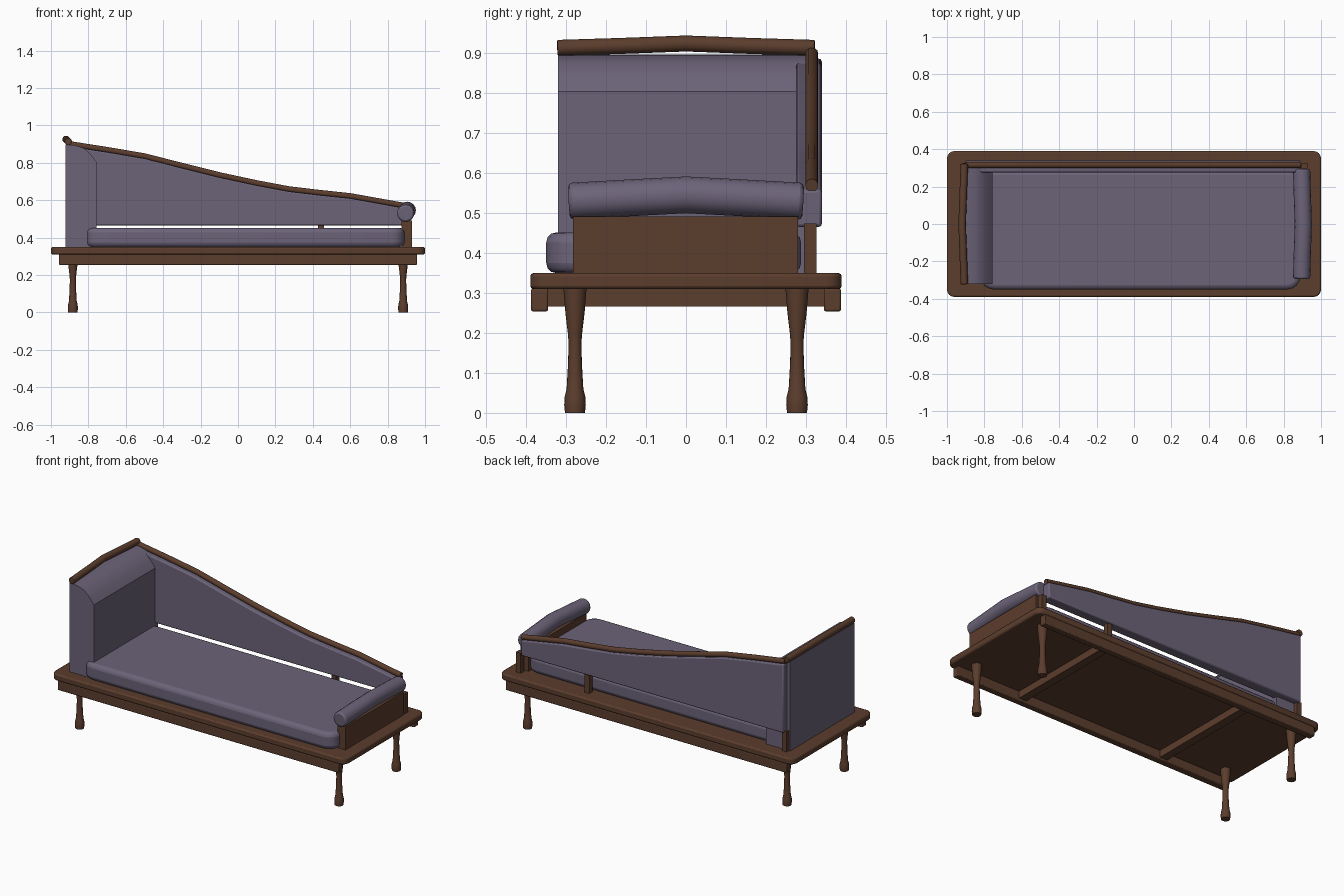
import bpy, bmesh, math
from mathutils import Vector

if "Cube" in bpy.data.objects:
    bpy.data.objects.remove(bpy.data.objects["Cube"])


def material(name, rgb):
    m = bpy.data.materials.new(name)
    m.diffuse_color = (*rgb, 1)
    m.use_nodes = True
    m.node_tree.nodes["Principled BSDF"].inputs["Base Color"].default_value = m.diffuse_color
    return m


WOOD = material("walnut", (0.105, 0.047, 0.026))
FABRIC = material("mauve_fabric", (0.15, 0.125, 0.19))


def finish(name, bm, mat, bevel=0, segments=2, angle=35):
    bmesh.ops.recalc_face_normals(bm, faces=bm.faces)
    me = bpy.data.meshes.new(name)
    bm.to_mesh(me)
    bm.free()
    ob = bpy.data.objects.new(name, me)
    bpy.context.collection.objects.link(ob)
    me.materials.append(mat)
    if bevel:
        mod = ob.modifiers.new("bevel", "BEVEL")
        mod.width, mod.segments = bevel, segments
        mod.limit_method = "ANGLE"
        mod.angle_limit = math.radians(40)
    bpy.ops.object.select_all(action="DESELECT")
    ob.select_set(True)
    bpy.context.view_layer.objects.active = ob
    bpy.ops.object.shade_smooth_by_angle(angle=math.radians(angle))
    return ob


def prism(name, points, offset, mat, **kw):
    """Extrude a closed outline along offset."""
    bm = bmesh.new()
    face = bm.faces.new([bm.verts.new(p) for p in points])
    new = bmesh.ops.extrude_face_region(bm, geom=[face])["geom"]
    bmesh.ops.translate(bm, vec=offset,
                        verts=[v for v in new if isinstance(v, bmesh.types.BMVert)])
    return finish(name, bm, mat, **kw)


def box(name, x, y, z, mat, **kw):
    pts = [(x[0], y[0], z[0]), (x[1], y[0], z[0]), (x[1], y[1], z[0]), (x[0], y[1], z[0])]
    return prism(name, pts, (0, 0, z[1] - z[0]), mat, **kw)


def rounded_slab(name, x, y, z, r, mat, **kw):
    """Box with rounded plan corners."""
    pts = []
    for i, (cx, cy) in enumerate([(x[1] - r, y[1] - r), (x[0] + r, y[1] - r),
                                  (x[0] + r, y[0] + r), (x[1] - r, y[0] + r)]):
        for k in range(5):
            a = math.radians(90 * i + 22.5 * k)
            pts.append((cx + r * math.cos(a), cy + r * math.sin(a), z[0]))
    return prism(name, pts, (0, 0, z[1] - z[0]), mat, **kw)


def tube(name, path, r, side, mat, sides=12, bevel=0):
    """Round bar along a planar-ish path; side is a vector across it."""
    bm = bmesh.new()
    path, rings = [Vector(p) for p in path], []
    for i, p in enumerate(path):
        t = (path[min(i + 1, len(path) - 1)] - path[max(i - 1, 0)]).normalized()
        up = t.cross(Vector(side)).normalized()
        across = up.cross(t)
        rings.append([bm.verts.new(p + r * (math.cos(a) * across + math.sin(a) * up))
                      for a in (math.tau * k / sides for k in range(sides))])
    for a, b in zip(rings, rings[1:]):
        for k in range(sides):
            n = (k + 1) % sides
            bm.faces.new((a[k], a[n], b[n], b[k]))
    bm.faces.new(rings[0])
    bm.faces.new(rings[-1])
    return finish(name, bm, mat, bevel=bevel)


# Base platform, long rails and cross bars
rounded_slab("platform", (-1, 1), (-0.39, 0.39), (0.31, 0.35), 0.04, WOOD, bevel=0.008)
for label, s in (("front", -1), ("back", 1)):
    box(label + "_rail", (-0.957, 0.957), sorted((s * 0.345, s * 0.388)), (0.254, 0.312),
        WOOD, bevel=0.005)
for label, cx in (("left", -0.5), ("right", 0.5)):
    box(label + "_cross_bar", (cx - 0.025, cx + 0.025), (-0.36, 0.36), (0.267, 0.312), WOOD)

# Turned legs
LEG = [(0.025, 0), (0.027, 0.02), (0.026, 0.04), (0.021, 0.06), (0.0175, 0.12),
       (0.016, 0.175), (0.018, 0.2), (0.024, 0.25), (0.029, 0.312)]
for sx, lx in (("left", -0.883), ("right", 0.883)):
    for sy, ly in (("front", -0.278), ("back", 0.278)):
        bm = bmesh.new()
        rings = [[bm.verts.new((lx + r * math.cos(math.tau * k / 16),
                                ly + r * math.sin(math.tau * k / 16), z))
                  for k in range(16)] for r, z in LEG]
        for a, b in zip(rings, rings[1:]):
            for k in range(16):
                bm.faces.new((a[k], a[k - 1], b[k - 1], b[k]))
        bm.faces.new(rings[0])
        bm.faces.new(rings[-1])
        finish(f"{sy}_{sx}_leg", bm, WOOD)

# Seat cushion
rounded_slab("seat_cushion", (-0.82, 0.89), (-0.35, 0.288), (0.35, 0.452), 0.07, FABRIC,
             bevel=0.025, segments=3)

# Headrest: thick pad with sloped top and a bowed wooden cap
HEAD = [(-0.922, 0.35), (-0.757, 0.35), (-0.757, 0.805), (-0.785, 0.842),
        (-0.82, 0.876), (-0.85, 0.888), (-0.88, 0.895), (-0.922, 0.898)]
prism("headrest", [(x, -0.32, z) for x, z in HEAD], (0, 0.625, 0), FABRIC)
tube("headrest_cap", [(-0.907, -0.322, 0.914), (-0.913, -0.16, 0.919), (-0.919, 0, 0.925),
                      (-0.913, 0.16, 0.919), (-0.907, 0.322, 0.914)],
     0.02, (1, 0, 0), WOOD, bevel=0.003)

# Sweeping back panel with wooden top rail
SWEEP = [(-0.9, 0.903), (-0.7, 0.872), (-0.5, 0.838), (-0.3, 0.787), (-0.1, 0.737),
         (0.1, 0.694), (0.27, 0.662), (0.43, 0.643), (0.6, 0.625), (0.89, 0.573)]
panel = [(x, z - 0.015) for x, z in SWEEP] + [(0.885, 0.466), (-0.9, 0.466)]
prism("back_panel", [(x, 0.276, z) for x, z in panel], (0, 0.064, 0), FABRIC, bevel=0.007)
tube("back_top_rail", [(x, 0.315, z - 0.003) for x, z in SWEEP], 0.016, (0, 1, 0), WOOD)

# Posts holding the back panel
for label, px in (("left", -0.897), ("middle", 0.445), ("right", 0.912)):
    box(label + "_back_post", (px - 0.016, px + 0.016), (0.296, 0.327), (0.35, 0.474), WOOD)

# Foot end: wooden board with a padded bolster
box("footboard", (0.875, 0.93), (-0.283, 0.281), (0.35, 0.492), WOOD)
tube("foot_bolster", [(0.896, -0.293, 0.53), (0.9, -0.15, 0.538), (0.905, 0, 0.546),
                      (0.9, 0.15, 0.538), (0.896, 0.293, 0.53)],
     0.046, (1, 0, 0), FABRIC, sides=16, bevel=0.01)
